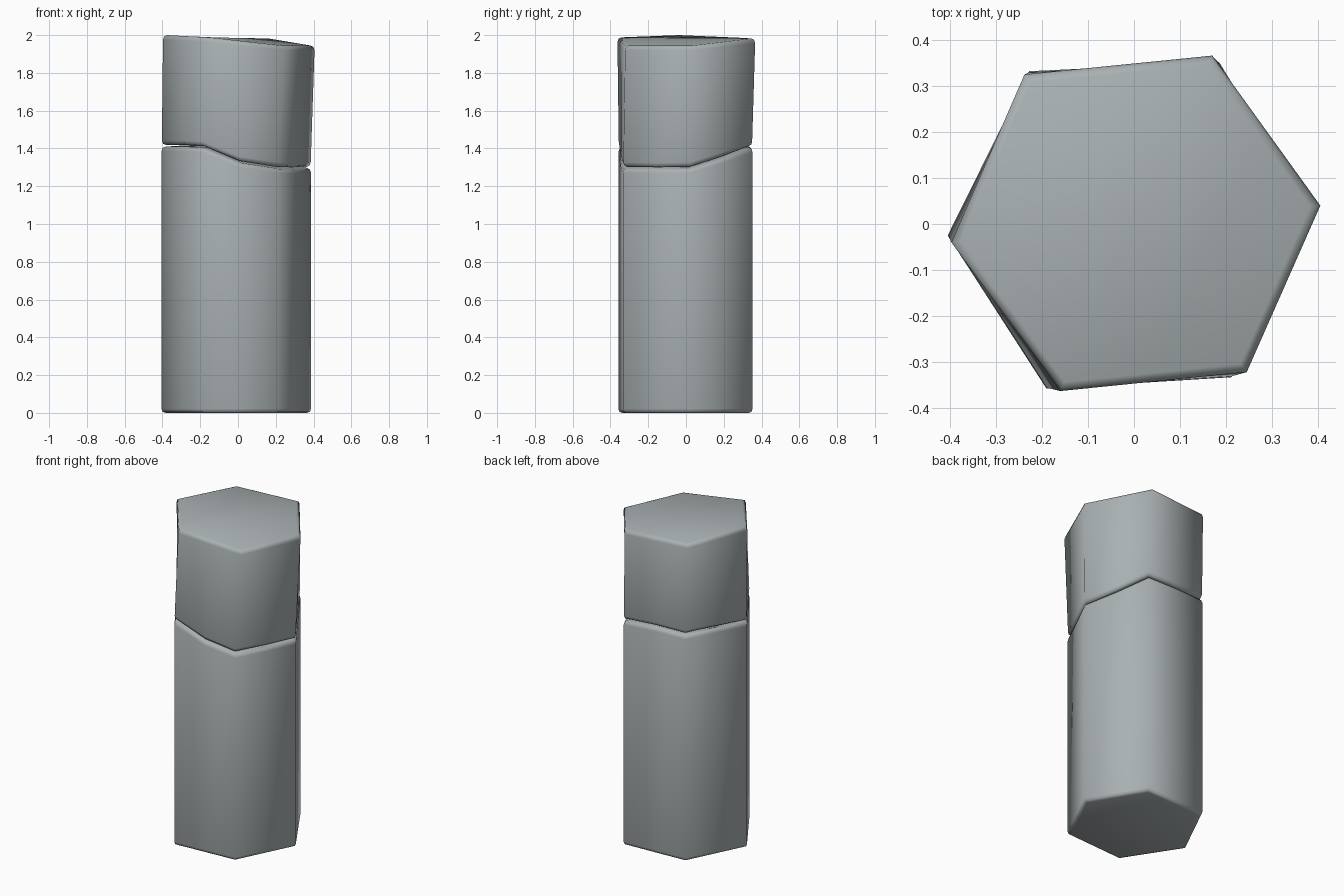
import bpy, bmesh

if "Cube" in bpy.data.objects:
    bpy.data.objects.remove(bpy.data.objects["Cube"])

mat = bpy.data.materials.new("basalt grey")
mat.diffuse_color = (0.40, 0.44, 0.45, 1)
mat.use_nodes = True
mat.node_tree.nodes["Principled BSDF"].inputs["Base Color"].default_value = mat.diffuse_color

# hexagon corners at the column shaft and at the slightly leaning top
SHAFT = [(.387, .02), (.185, .352), (-.228, .332), (-.405, -.025), (-.19, -.358), (.212, -.333)]
TOP = [(.405, .04), (.17, .366), (-.238, .325), (-.397, -.04), (-.16, -.363), (.245, -.322)]
# heights of the crack at corners and edge midpoints
CRACK = [1.295, 1.345, 1.405, 1.415, 1.415, 1.415, 1.41, 1.41, 1.405, 1.325, 1.295, 1.292]
TOP_Z = [1.945, 1.982, 1.985, 2.0, 1.988, 1.945]


def twelve(values):
    """Insert the midpoint of every hexagon edge."""
    out = []
    for i, a in enumerate(values):
        b = values[(i + 1) % 6]
        out += [a, tuple((p + q) / 2 for p, q in zip(a, b))]
    return out


def ring(pts, heights, scale=1.0, dz=0.0):
    return [(x * scale, y * scale, z + dz) for (x, y), z in zip(pts, heights)]


def block(name, rings, bottom_faces, top_faces):
    """Skin stacked rings of 12 points; caps are index lists into the end rings."""
    bm = bmesh.new()
    vr = [[bm.verts.new(p) for p in r] for r in rings]
    for a, b in zip(vr, vr[1:]):
        for i in range(12):
            j = (i + 1) % 12
            bm.faces.new((a[i], a[j], b[j], b[i]))
    for cap in bottom_faces:
        bm.faces.new([vr[0][i] for i in reversed(cap)])
    for cap in top_faces:
        bm.faces.new([vr[-1][i] for i in cap])
    for f in bm.faces:
        f.smooth = True
    bmesh.ops.recalc_face_normals(bm, faces=bm.faces)
    me = bpy.data.meshes.new(name)
    bm.to_mesh(me)
    bm.free()
    me.materials.append(mat)
    ob = bpy.data.objects.new(name, me)
    bpy.context.collection.objects.link(ob)
    return ob


shaft, top = twelve(SHAFT), twelve(TOP)
top_z = [z for (z,) in twelve([(z,) for z in TOP_Z])]
flat = [0.0] * 12
# caps: strips running along the crack, and a top folded between two corners
strips = [[10, 11, 0], [9, 10, 0, 1], [8, 9, 1, 2], [7, 8, 2, 3], [6, 7, 3, 4], [4, 5, 6]]
fold = [[2, 3, 4, 5, 6, 7, 8], [8, 9, 10, 11, 0, 1, 2]]

# lower column with chamfered rims
block("lower_column", [
    ring(shaft, flat, .945), ring(shaft, flat, .985, .006), ring(shaft, flat, 1, .022),
    ring(shaft, CRACK, 1, -.024), ring(shaft, CRACK, .985, -.007), ring(shaft, CRACK, .945)],
    [list(range(12))], strips)

# upper column, leaning slightly towards +x
block("upper_column", [
    ring(shaft, CRACK, .94, .008), ring(shaft, CRACK, .98, .015), ring(shaft, CRACK, .995, .032),
    ring(top, top_z, 1, -.024), ring(top, top_z, .985, -.007), ring(top, top_z, .945)],
    strips, fold)
